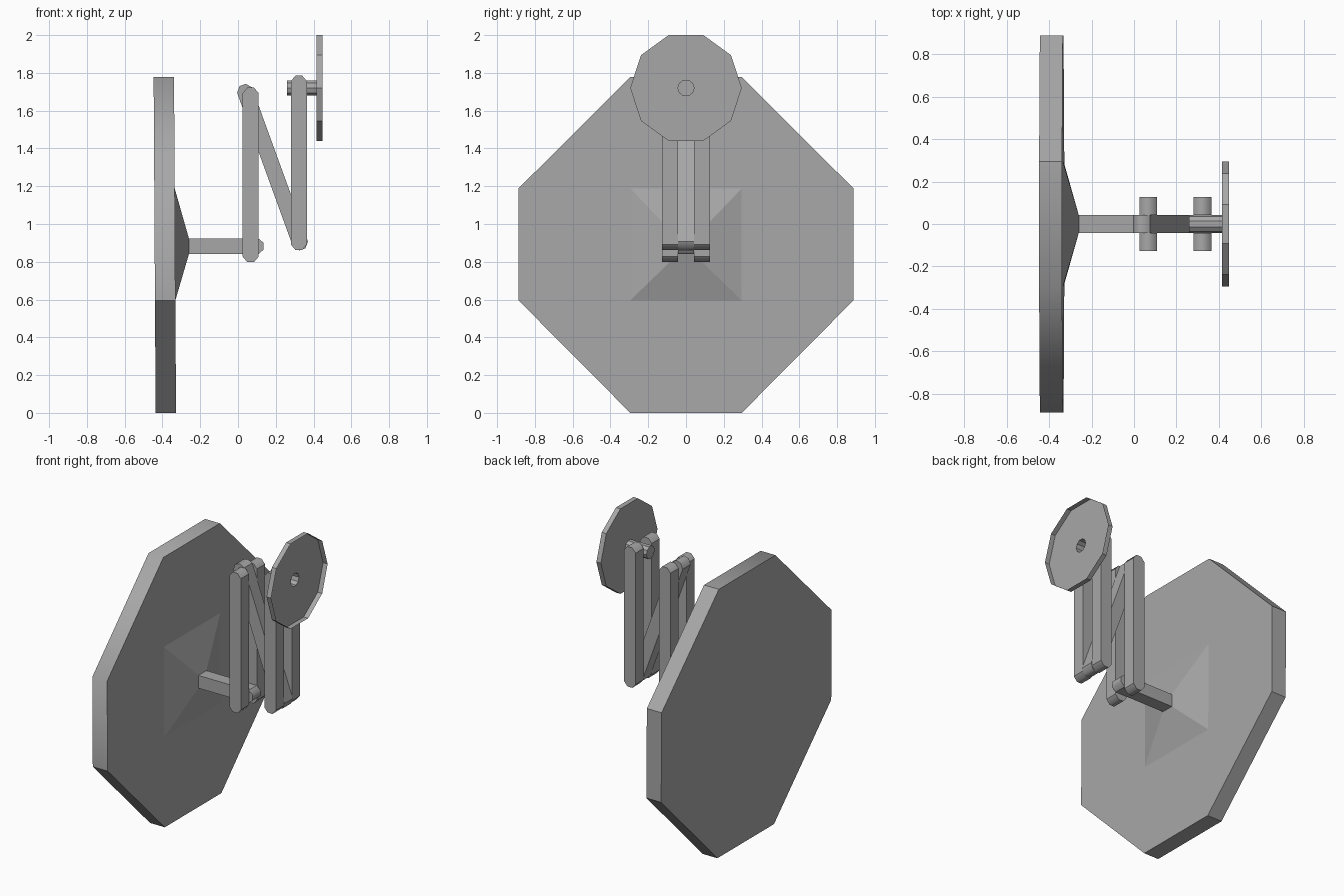
import bpy, bmesh, math
from mathutils import Vector

if "Cube" in bpy.data.objects:
    bpy.data.objects.remove(bpy.data.objects["Cube"])

grey = bpy.data.materials.new("grey_metal")
grey.diffuse_color = (0.39, 0.39, 0.39, 1)
grey.use_nodes = True
grey.node_tree.nodes["Principled BSDF"].inputs["Base Color"].default_value = grey.diffuse_color


def finish(name, bm):
    bmesh.ops.recalc_face_normals(bm, faces=bm.faces)
    mesh = bpy.data.meshes.new(name)
    bm.to_mesh(mesh)
    bm.free()
    mesh.materials.append(grey)
    obj = bpy.data.objects.new(name, mesh)
    bpy.context.collection.objects.link(obj)
    return obj


def smooth_edges(bm, rule):
    """Shade smooth, keeping only the edges picked by the rule soft."""
    for f in bm.faces:
        f.smooth = True
    for e in bm.edges:
        e.smooth = rule(e)


def loft(bm, rings, caps):
    """Join equal-sized rings of points with quads, optionally capping the ends."""
    loops = [[bm.verts.new(p) for p in ring] for ring in rings]
    n = len(loops[0])
    for a, b in zip(loops, loops[1:]):
        for i in range(n):
            j = (i + 1) % n
            bm.faces.new((a[i], a[j], b[j], b[i]))
    if caps[0]:
        bm.faces.new(loops[0])
    if caps[1]:
        bm.faces.new(loops[-1])


def bar(name, start, end, y0, y1, half=0.042, square_start=False):
    """Flat link in the xz plane with half-octagon tips."""
    a, b = Vector(start), Vector(end)
    u = (b - a).normalized()
    v = Vector((-u.y, u.x))
    tip = [(0.029, half), (0, half * 0.42), (0, -half * 0.42), (0.029, -half)]
    outline = [b - u * d + v * w for d, w in tip]
    if square_start:
        outline += [a - v * half, a + v * half]
    else:
        outline += [a + u * d - v * w for d, w in tip]
    bm = bmesh.new()
    loft(bm, [[(p.x, y, p.y) for p in outline] for y in (y0, y1)], (True, True))
    # soften only the small tip facets into each other
    smooth_edges(bm, lambda e: all(f.calc_area() < 0.005 for f in e.link_faces))
    return finish(name, bm)


def ring(x, r, n=10, z=1.72):
    """Ten-sided ring facing along x with a flat top."""
    return [(x, r * math.sin((i + 0.5) * math.tau / n),
             z + r * math.cos((i + 0.5) * math.tau / n)) for i in range(n)]


# Octagonal mirror leaning back slightly, its back face drawn out to a pyramid mount
octagon = [(-0.295, 0), (0.295, 0), (0.887, 0.596), (0.887, 1.188),
           (0.295, 1.778), (-0.295, 1.778), (-0.887, 1.188), (-0.887, 0.596)]
square = [(-1, -1), (1, -1), (1, -1), (1, 1), (1, 1), (-1, 1), (-1, 1), (-1, -1)]
base = [(0.295 * a, 0.892 + 0.296 * b) for a, b in square]
bm = bmesh.new()
loft(bm, [[(-0.436 - 0.006 * z, y, z) for y, z in octagon],
          [(-0.328 - 0.006 * z, y, z) for y, z in octagon],
          [(-0.328 - 0.006 * z, y, z) for y, z in base],
          [(-0.26, 0.042 * a, 0.882 + 0.042 * b) for a, b in square]], (True, False))
bmesh.ops.remove_doubles(bm, verts=bm.verts, dist=0.0005)


def soft_rim(e):
    """Rim corners at the upper front."""
    p, q = (v.co for v in e.verts)
    return (abs(p.x - q.x) > 0.1 and abs(p.y - q.y) < 0.01
            and p.y < -0.2 and p.z > 1.1)


smooth_edges(bm, soft_rim)
finish("mirror_panel", bm)

# Folding arm links
bar("mirror_stub", (-0.261, 0.882), (0.136, 0.882), -0.042, 0.042, square_start=True)
bar("diagonal_link", (0.025, 1.736), (0.341, 0.866), -0.042, 0.042)
for side, (y0, y1) in {"front": (-0.126, -0.042), "back": (0.042, 0.126)}.items():
    bar(side + "_inner_link", (0.067, 0.798), (0.067, 1.722), y0, y1)
    bar(side + "_outer_link", (0.322, 0.862), (0.322, 1.786), y0, y1)

# Open wall dish whose centre is drawn back into a hollow pivot tube
bm = bmesh.new()
loft(bm, [ring(0.259, 0.043), ring(0.415, 0.043), ring(0.415, 0.295),
          ring(0.448, 0.295)], (True, False))
finish("wall_dish", bm)
